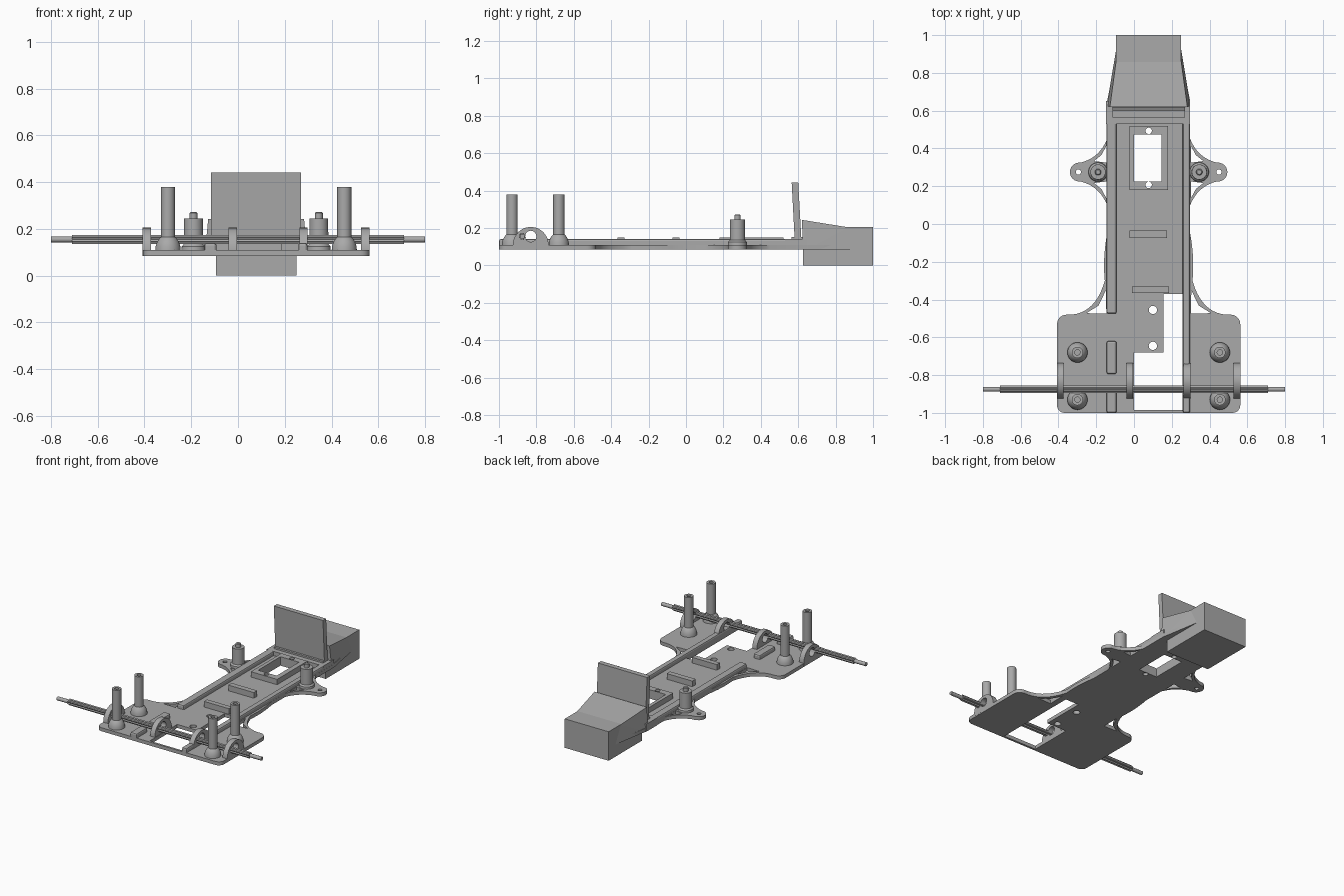
import bpy, bmesh, math
from mathutils import Vector

if "Cube" in bpy.data.objects:
    bpy.data.objects.remove(bpy.data.objects["Cube"])

CX = 0.0775          # centre line of the chassis
BASE, DECK, RAIL = 0.085, 0.11, 0.14

grey = bpy.data.materials.new("plain grey")
grey.use_nodes = True
COLOR = (0.4, 0.4, 0.4, 1)
grey.diffuse_color = COLOR
grey.node_tree.nodes["Principled BSDF"].inputs["Base Color"].default_value = COLOR


def finish(name, bm, smooth=True):
    mesh = bpy.data.meshes.new(name)
    bm.to_mesh(mesh)
    bm.free()
    obj = bpy.data.objects.new(name, mesh)
    bpy.context.collection.objects.link(obj)
    mesh.materials.append(grey)
    if smooth:
        bpy.ops.object.select_all(action="DESELECT")
        obj.select_set(True)
        bpy.context.view_layer.objects.active = obj
        bpy.ops.object.shade_smooth_by_angle(angle=math.radians(35))
    return obj


def box(name, x0, x1, y0, y1, z0, z1, bevel=0):
    bm = bmesh.new()
    bmesh.ops.create_cube(bm, size=1)
    for v in bm.verts:
        v.co = ((x0 + x1) / 2 + v.co.x * (x1 - x0),
                (y0 + y1) / 2 + v.co.y * (y1 - y0),
                (z0 + z1) / 2 + v.co.z * (z1 - z0))
    obj = finish(name, bm, False)
    if bevel:
        mod = obj.modifiers.new("soft edges", "BEVEL")
        mod.width, mod.segments = bevel, 2
    return obj


def arc(cx, cy, r, a0=0, a1=360, n=24):
    steps = n if a1 - a0 == 360 else n + 1
    angles = [math.radians(a0 + (a1 - a0) * i / n) for i in range(steps)]
    return [(cx + r * math.cos(a), cy + r * math.sin(a)) for a in angles]


def bend(p, c, q, n=10):
    p, c, q = Vector(p), Vector(c), Vector(q)
    return [tuple(p.lerp(c, i / n).lerp(c.lerp(q, i / n), i / n)) for i in range(n + 1)]


def rect(x0, x1, y0, y1):
    return [(x0, y0), (x1, y0), (x1, y1), (x0, y1)]


def slab(name, loops, low, high, sideways=False):
    """Extrude an outline with holes along z, or along x when sideways."""
    curve = bpy.data.curves.new(name, "CURVE")
    curve.dimensions, curve.fill_mode = "2D", "BOTH"
    curve.extrude = (high - low) / 2
    for loop in loops:
        spline = curve.splines.new("POLY")
        spline.points.add(len(loop) - 1)
        for point, (x, y) in zip(spline.points, loop):
            point.co = (x, y, 0, 1)
        spline.use_cyclic_u = True
    temp = bpy.data.objects.new(name + " outline", curve)
    bpy.context.collection.objects.link(temp)
    bpy.context.view_layer.update()
    mesh = bpy.data.meshes.new_from_object(
        temp.evaluated_get(bpy.context.evaluated_depsgraph_get()))
    bm = bmesh.new()
    bm.from_mesh(mesh)
    bpy.data.objects.remove(temp)
    bpy.data.meshes.remove(mesh)
    mid = (low + high) / 2
    for v in bm.verts:
        x, y, z = v.co
        v.co = (z + mid, x, y) if sideways else (x, y, z + mid)
    bmesh.ops.remove_doubles(bm, verts=bm.verts, dist=1e-5)
    bmesh.ops.recalc_face_normals(bm, faces=bm.faces)
    return finish(name, bm)


def lathe(name, x, y, profile):
    bm = bmesh.new()
    verts = [bm.verts.new((x + r, y, z)) for r, z in profile]
    edges = [bm.edges.new(pair) for pair in zip(verts, verts[1:])]
    bmesh.ops.spin(bm, geom=verts + edges, cent=(x, y, 0), axis=(0, 0, 1),
                   angle=math.tau, steps=28)
    bmesh.ops.remove_doubles(bm, verts=bm.verts, dist=1e-5)
    bmesh.ops.recalc_face_normals(bm, faces=bm.faces)
    return finish(name, bm)


# Chassis plate: half outline mirrored about the centre line
half = (arc(0.445, -0.96, 0.04, -90, 0, 6) + arc(0.435, -0.53, 0.05, 0, 90, 6)
        + bend((0.41, -0.48), (0.28, -0.47), (0.232, -0.3))
        + bend((0.233, -0.29), (0.243, -0.18), (0.22, -0.05))
        + bend((0.22, 0.1), (0.26, 0.2), (0.36, 0.225))
        + arc(0.367, 0.275, 0.05, -80, 80, 10)
        + bend((0.36, 0.325), (0.26, 0.35), (0.22, 0.45))
        + [(0.22, 0.65), (0.17, 0.9)])
outline = [(CX + u, y) for u, y in half] + [(CX - u, y) for u, y in reversed(half)]
holes = [[(0, -0.985), (0.26, -0.985), (0.26, -0.37),
          (0.155, -0.37), (0.155, -0.68), (0, -0.68)],
         rect(0, 0.145, 0.225, 0.475)]
holes += [arc(0.1, y, 0.022) for y in (-0.455, -0.645)]
slot_pins = [arc(CX, y, 0.017) for y in (0.207, 0.493)]
holes += slot_pins
for s in (1, -1):
    holes.append(arc(CX + s * 0.372, 0.275, 0.014))
    for tri in ([(0.224, -0.475), (0.226, -0.35), (0.265, -0.432), (0.33, -0.472)],
                [(0.223, 0.415), (0.25, 0.365), (0.29, 0.333), (0.223, 0.325)],
                [(0.223, 0.135), (0.25, 0.185), (0.29, 0.217), (0.223, 0.225)]):
        holes.append([(CX + s * u, y) for u, y in tri])
slab("chassis_plate", [outline] + holes, BASE, DECK)

# Raised frame around the slot, side rails and cross ribs
slab("slot_frame", [rect(-0.025, 0.18, 0.18, 0.52), rect(0, 0.145, 0.225, 0.475)]
     + slot_pins, DECK - 0.005, 0.148)
for i, (y0, y1) in enumerate([(-0.475, 0.54), (-0.795, -0.62), (-1, -0.88)]):
    box(f"right_rail_{i + 1}", -0.145, -0.092, y0, y1, BASE + 0.005, RAIL, 0.01)
box("left_rail", 0.258, 0.297, -1, 0.54, BASE + 0.002, RAIL, 0.01)
box("middle_rib", -0.025, 0.175, -0.073, -0.035, DECK - 0.01, 0.15)
box("rear_rib", -0.01, 0.185, -0.365, -0.33, DECK - 0.01, 0.15)
box("cross_member", -0.147, 0.297, 0.53, 0.65, BASE + 0.002, RAIL)
box("cross_ridge", -0.115, 0.27, 0.565, 0.625, RAIL - 0.01, 0.152)

# Axle brackets: round-topped ears with a bore
bracket = ([(-0.735, DECK - 0.02)] + arc(-0.83, DECK, 0.095, 0, 180)
           + [(-0.925, DECK - 0.02)])
for i, x in enumerate((-0.39, -0.022, 0.28, 0.545)):
    slab(f"axle_bracket_{i + 1}", [bracket, arc(-0.83, 0.155, 0.03)],
         x - 0.018, x + 0.018, True)

# Fluted axle with slim ends
flutes = []
for i in range(16):
    flutes += arc(-0.875, 0.155, 0.021 if i % 2 else 0.015, i * 22.5, i * 22.5 + 1, 1)[:1]
slab("axle", [flutes], -0.71, 0.71, True)
slab("axle_ends", [arc(-0.875, 0.155, 0.013, n=12)], -0.8, 0.8, True)

# Tall rear posts on domed feet, and stepped forward posts
for s, side in ((1, "left"), (-1, "right")):
    for y, end in ((-0.93, "rear"), (-0.68, "inner")):
        lathe(f"{side}_{end}_post", CX + s * 0.377, y,
              [(0, DECK - 0.01), (0.054, DECK - 0.01), (0.053, 0.125), (0.046, 0.145),
               (0.036, 0.16), (0.03, 0.165), (0.03, 0.38), (0.014, 0.38),
               (0.014, 0.34), (0, 0.34)])
    lathe(f"{side}_forward_post", CX + s * 0.268, 0.275,
          [(0, DECK - 0.01), (0.052, DECK - 0.01), (0.05, 0.125), (0.041, 0.135),
           (0.04, 0.245), (0.017, 0.245), (0.017, 0.268), (0.012, 0.272), (0, 0.272)])

# Upright board, leaning slightly
slab("upright_board", [[(0.582, 0.12), (0.618, 0.12), (0.6, 0.442), (0.565, 0.442)]],
     -0.115, 0.27, True)

# Bumper block with a tapered collar joining it to the plate
box("bumper_block", CX - 0.172, CX + 0.172, 0.625, 1, 0, 0.205)
bm = bmesh.new()
for s in (1, -1):
    for u, y, z in ((0.22, 0.625, BASE), (0.218, 0.65, BASE), (0.205, 0.62, 0.243),
                    (0.2, 0.65, 0.235), (0.171, 0.93, BASE), (0.171, 0.87, 0.203)):
        bm.verts.new((CX + s * u, y, z))
bmesh.ops.convex_hull(bm, input=bm.verts)
finish("bumper_collar", bm, False)
